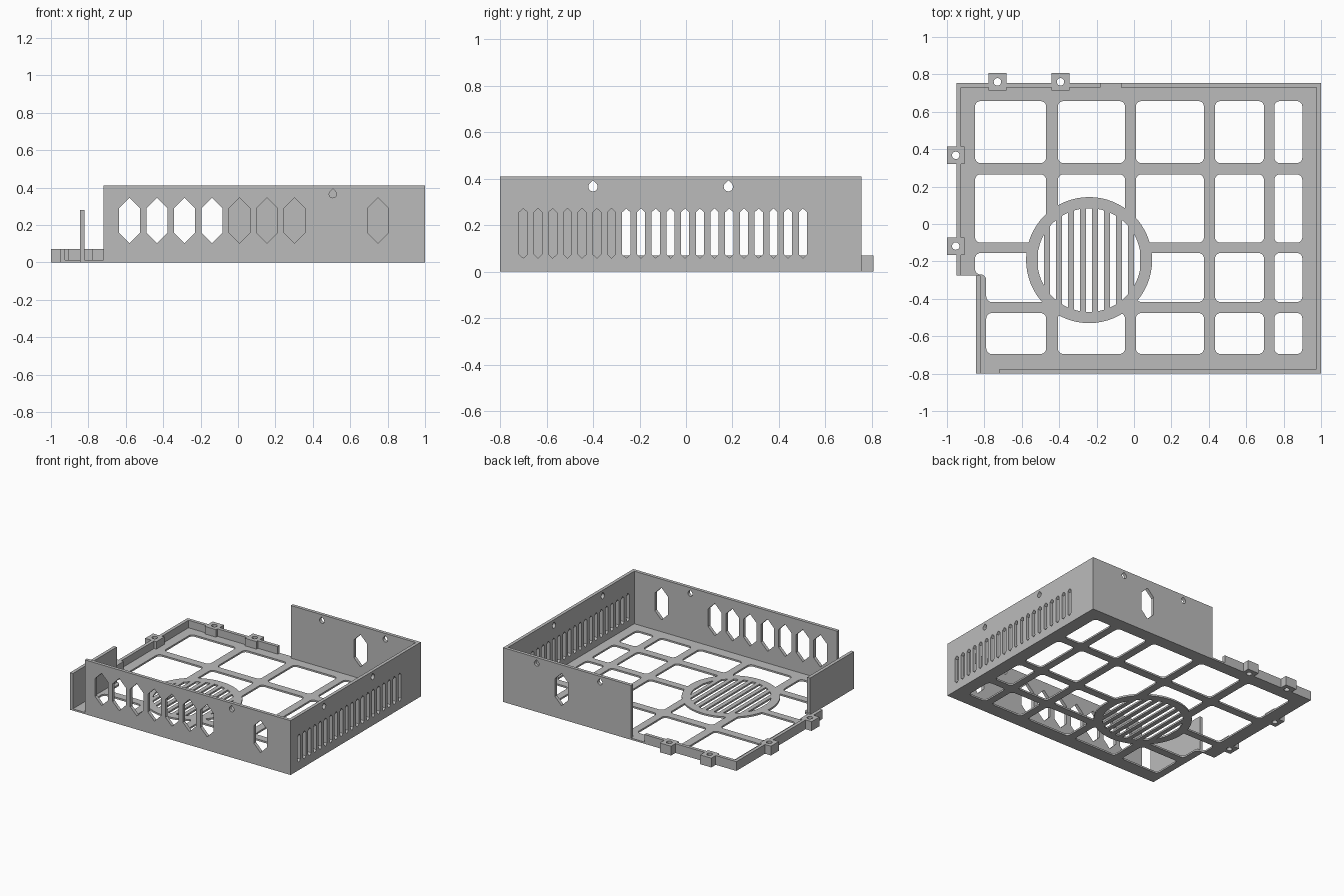
import bpy, bmesh
from math import sin, cos, pi, sqrt, radians
from mathutils import Matrix, Vector

cube = bpy.data.objects.get("Cube")
if cube:
    bpy.data.objects.remove(cube)

grey = bpy.data.materials.new("plain_grey")
grey.use_nodes = True
grey.diffuse_color = (0.5, 0.5, 0.5, 1)
grey.node_tree.nodes["Principled BSDF"].inputs["Base Color"].default_value = (0.5, 0.5, 0.5, 1)

FLOOR, WALL, TOP, RIM = 0.013, 0.025, 0.41, 0.07
LEFT, RIGHT, FRONT, BACK = -0.95, 1.0, -0.80, 0.755
NOTCH_X, NOTCH_Y = -0.845, -0.275

# Placement frames: flat, facing front/back (local x, z), facing sideways (local y, z)
FLAT = Matrix.Identity(3)
FACING = Matrix(((1, 0, 0), (0, 0, -1), (0, 1, 0)))
SIDE = Matrix(((0, 0, 1), (1, 0, 0), (0, 1, 0)))


def sheet(name, loops, start, end, frame=FLAT):
    """Extrude an outline with holes between two depths along the frame's normal."""
    curve = bpy.data.curves.new(name, 'CURVE')
    curve.dimensions = '2D'
    curve.fill_mode = 'BOTH'
    curve.extrude = abs(end - start) / 2
    for loop in loops:
        spline = curve.splines.new('POLY')
        spline.points.add(len(loop) - 1)
        for point, (x, y) in zip(spline.points, loop):
            point.co = (x, y, 0, 1)
        spline.use_cyclic_u = True
    temp = bpy.data.objects.new(name + "_profile", curve)
    bpy.context.collection.objects.link(temp)
    graph = bpy.context.evaluated_depsgraph_get()
    mesh = bpy.data.meshes.new_from_object(temp.evaluated_get(graph))
    bpy.data.objects.remove(temp)
    bm = bmesh.new()
    bm.from_mesh(mesh)
    bmesh.ops.remove_doubles(bm, verts=bm.verts, dist=1e-5)
    normal = frame @ Vector((0, 0, 1))
    offset = Vector([abs(c) for c in normal]) * (start + end) / 2
    bm.transform(Matrix.Translation(offset) @ frame.to_4x4())
    bmesh.ops.recalc_face_normals(bm, faces=bm.faces)
    for face in bm.faces:
        face.smooth = False
    bm.to_mesh(mesh)
    bm.free()
    mesh.materials.clear()
    mesh.materials.append(grey)
    mesh.name = name
    obj = bpy.data.objects.new(name, mesh)
    bpy.context.collection.objects.link(obj)
    return obj


def subtract(obj, cutter):
    mod = obj.modifiers.new("cut", 'BOOLEAN')
    mod.operation = 'DIFFERENCE'
    mod.solver = 'EXACT'
    mod.object = cutter
    graph = bpy.context.evaluated_depsgraph_get()
    mesh = bpy.data.meshes.new_from_object(obj.evaluated_get(graph))
    obj.modifiers.clear()
    obj.data = mesh


def rect(x0, x1, y0, y1):
    return [(x0, y0), (x1, y0), (x1, y1), (x0, y1)]


def rounded(loop, r=0.029, steps=5):
    """Round the right-angled corners of a loop."""
    out = []
    for i, corner in enumerate(loop):
        p = Vector(corner)
        u = (Vector(loop[i - 1]) - p).normalized() * r
        v = (Vector(loop[(i + 1) % len(loop)]) - p).normalized() * r
        for k in range(steps + 1):
            t = pi / 2 * k / steps
            out.append(tuple(p + u + v - v * cos(t) - u * sin(t)))
    return out


def circle(cx, cy, r, n=24):
    return [(cx + r * cos(2 * pi * i / n), cy + r * sin(2 * pi * i / n)) for i in range(n)]


def long_hex(cx, z0, z1, half, tip):
    return [(cx, z0), (cx + half, z0 + tip), (cx + half, z1 - tip),
            (cx, z1), (cx - half, z1 - tip), (cx - half, z0 + tip)]


def drop_hole(cx, cz=0.365, r=0.02):
    """Screw hole with a pointed top."""
    arc = [radians(135 + 270 * i / 12) for i in range(13)]
    return [(cx + r * cos(a), cz + r * sin(a)) for a in arc] + [(cx, cz + r * sqrt(2))]


# Floor grid of rounded openings, with one stepped opening beside the notch
columns = [(-0.85, -0.47), (-0.407, -0.048), (0.01, 0.374), (0.433, 0.695), (0.75, 0.90)]
rows = [(0.326, 0.657), (-0.10, 0.265), (-0.417, -0.155), (-0.695, -0.476)]
openings = []
for c, (x0, x1) in enumerate(columns):
    for r, (y0, y1) in enumerate(rows):
        if c == 0 and r == 2:
            loop = [(x0, y1), (x1, y1), (x1, y0), (-0.79, y0), (-0.79, -0.27), (x0, -0.27)]
        elif c == 0 and r == 3:
            loop = rect(-0.79, x1, y0, y1)
        else:
            loop = rect(x0, x1, y0, y1)
        openings.append(rounded(loop))
outline = [(NOTCH_X, FRONT), (RIGHT, FRONT), (RIGHT, BACK), (LEFT, BACK),
           (LEFT, NOTCH_Y), (NOTCH_X, NOTCH_Y)]
floor = sheet("floor_grid", [outline] + openings, 0, FLOOR)

# Low rims round the open corner
left_rim = sheet("left_rim", [rect(LEFT, LEFT + WALL, NOTCH_Y, BACK)], FLOOR, RIM)
back_rim = sheet("back_rim", [rect(LEFT + WALL, -0.18, BACK - WALL, BACK)], FLOOR, RIM)

# Screw tabs on the rims
tabs = [(-0.953, 0.367), (-0.953, -0.118), (-0.73, 0.76), (-0.393, 0.76)]
FAN_X, FAN_Y, FAN_R, VENT_R = -0.24, -0.193, 0.337, 0.277
bores = [circle(x, y, 0.02) for x, y in tabs]
cutter = sheet("cutter", bores + [circle(FAN_X, FAN_Y, FAN_R, 64)], -0.1, 0.2)
for part in (floor, left_rim, back_rim):
    subtract(part, cutter)
bpy.data.objects.remove(cutter)
for i, (x, y) in enumerate(tabs):
    h = 0.047
    sheet(f"screw_tab_{i + 1}", [rect(x - h, x + h, y - h, y + h), bores[i]], 0, RIM)

# Round fan grille with slots that follow its inner circle
slots = []
for k in range(-4, 5):
    xs = [k * 0.064 - 0.016 + 0.008 * i for i in range(5)]
    upper = [(FAN_X + x, FAN_Y + sqrt(VENT_R ** 2 - x * x)) for x in xs]
    lower = [(x, 2 * FAN_Y - y) for x, y in reversed(upper)]
    slots.append(upper + lower)
sheet("fan_grille", [circle(FAN_X, FAN_Y, FAN_R, 64)] + slots, 0, FLOOR)

# Front wall with long hexagonal ports
ports = [-0.58 + 0.147 * i for i in range(7)] + [0.748]
sheet("front_wall", [rect(-0.72, RIGHT, FLOOR, TOP), drop_hole(0.507)]
      + [long_hex(x, 0.102, 0.346, 0.055, 0.055) for x in ports],
      FRONT, FRONT + WALL, FACING)

# Back wall, one port and two screw holes
sheet("back_wall", [rect(-0.07, RIGHT, FLOOR, TOP), drop_hole(0.19), drop_hole(0.72),
                    long_hex(0.512, 0.102, 0.346, 0.055, 0.055)],
      BACK - WALL, BACK, FACING)

# Slotted side wall
sheet("left_side_wall", [rect(FRONT + WALL, BACK - WALL, FLOOR, TOP),
                         drop_hole(-0.4), drop_hole(0.182)]
      + [long_hex(-0.70 + 0.0633 * i, 0.058, 0.272, 0.0175, 0.0165) for i in range(20)],
      RIGHT - WALL, RIGHT, SIDE)

# Plain half-height wall beside the notch
sheet("right_side_wall", [rect(FRONT, NOTCH_Y, FLOOR, 0.28)], NOTCH_X, NOTCH_X + WALL, SIDE)
